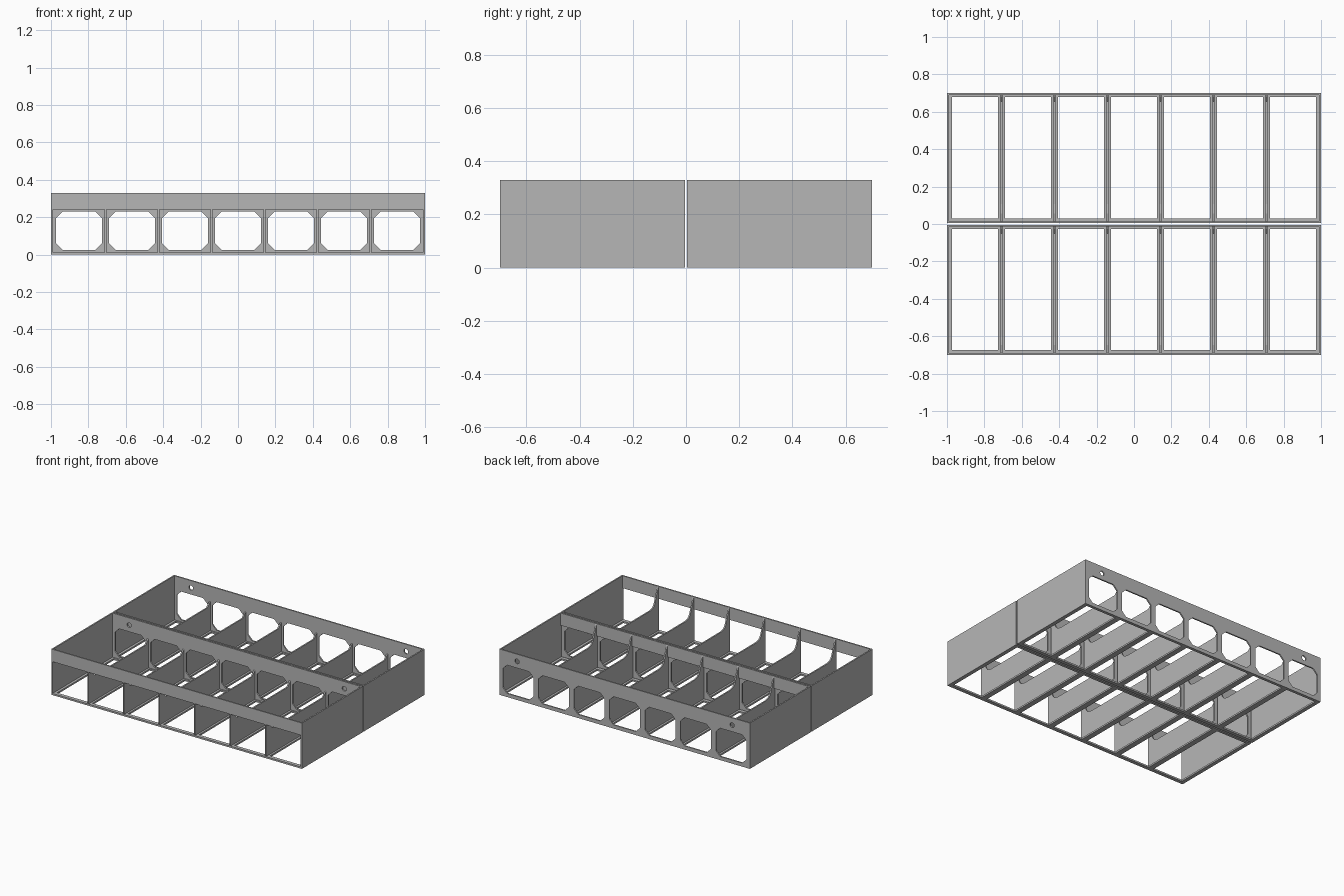
import bpy, bmesh, math

if "Cube" in bpy.data.objects:
    bpy.data.objects.remove(bpy.data.objects["Cube"])

# Overall sizes
H = 0.33            # tray height
T = 0.01            # wall thickness
PITCH = 0.2833      # cell spacing
CELLS = 7
GAP = 0.0045        # half the gap between the two trays
DEPTH = 0.70        # half the total depth

grey = bpy.data.materials.new("warm grey")
grey.diffuse_color = (0.47, 0.47, 0.47, 1)
grey.use_nodes = True
grey.node_tree.nodes["Principled BSDF"].inputs["Base Color"].default_value = grey.diffuse_color


def rect(u0, u1, v0, v1):
    return [(u0, v0), (u1, v0), (u1, v1), (u0, v1)]


def octagon(u0, u1, v0, v1, c):
    return [(u0 + c, v0), (u1 - c, v0), (u1, v0 + c), (u1, v1 - c),
            (u1 - c, v1), (u0 + c, v1), (u0, v1 - c), (u0, v0 + c)]


def circle(u, v, r, n=24):
    return [(u + r * math.cos(2 * math.pi * i / n),
             v + r * math.sin(2 * math.pi * i / n)) for i in range(n)]


def plate(name, loops, axis, lo, hi):
    """Flat sheet: first loop is the outline, the rest are holes;
    it spans lo..hi along the given axis."""
    cu = bpy.data.curves.new(name + "_outline", 'CURVE')
    cu.dimensions = '2D'
    cu.fill_mode = 'BOTH'
    cu.extrude = (hi - lo) / 2
    for pts in loops:
        sp = cu.splines.new('POLY')
        sp.points.add(len(pts) - 1)
        for p, (u, v) in zip(sp.points, pts):
            p.co = (u, v, 0, 1)
        sp.use_cyclic_u = True
    tmp = bpy.data.objects.new(name + "_outline", cu)
    bpy.context.collection.objects.link(tmp)
    dg = bpy.context.evaluated_depsgraph_get()
    me = bpy.data.meshes.new_from_object(tmp.evaluated_get(dg))
    bpy.data.objects.remove(tmp)
    bpy.data.curves.remove(cu)

    bm = bmesh.new()
    bm.from_mesh(me)
    mid = (lo + hi) / 2
    for vert in bm.verts:
        u, v, w = vert.co
        w += mid
        vert.co = {'x': (w, u, v), 'y': (u, w, v), 'z': (u, v, w)}[axis]
    bmesh.ops.remove_doubles(bm, verts=bm.verts, dist=1e-5)
    bmesh.ops.recalc_face_normals(bm, faces=bm.faces)
    for f in bm.faces:
        f.smooth = False
    bm.to_mesh(me)
    bm.free()
    me.name = name
    me.materials.clear()
    me.materials.append(grey)
    ob = bpy.data.objects.new(name, me)
    bpy.context.collection.objects.link(ob)
    return ob


centres = [(i - (CELLS - 1) / 2) * PITCH for i in range(CELLS)]


def tray(tag, y0, y1):
    # Side walls
    for side, x in (("left", -1), ("right", 1 - T)):
        plate(f"{tag}_{side}_wall", [rect(y0, y1, 0, H)], 'x', x, x + T)

    # Bottom frame with one opening per cell
    holes = [rect(c - 0.122, c + 0.122, y0 + 0.026, y1 - 0.021) for c in centres]
    plate(f"{tag}_bottom_frame", [rect(-1 + T, 1 - T, y0, y1 - T)] + holes,
          'z', 0, 0.012)

    # Back panel with chamfered windows and two screw holes
    holes = [octagon(c - 0.122, c + 0.122, 0.026, 0.23, 0.034) for c in centres]
    holes += [circle(s * 0.858, 0.278, 0.017) for s in (-1, 1)]
    plate(f"{tag}_back_panel", [rect(-1 + T, 1 - T, 0, H)] + holes,
          'y', y1 - T, y1)

    # Front top rail
    plate(f"{tag}_front_rail", [rect(-1 + T, 1 - T, 0.241, H)], 'y', y0, y0 + T)

    # Dividers: low in the middle, rising to the rail and slightly at the back
    a, b = y0 + 0.002, y1 - T
    profile = [(a, 0.012), (b, 0.012), (b, 0.22), (b - 0.012, 0.212),
               (b - 0.035, 0.187), (a + 0.10, 0.187), (a + 0.068, 0.195),
               (a + 0.05, 0.215), (a + 0.008, H - 0.001), (a, H - 0.001)]
    for i in range(CELLS - 1):
        x = (centres[i] + centres[i + 1]) / 2
        plate(f"{tag}_divider_{i + 1}", [profile], 'x', x - T / 2, x + T / 2)


tray("front_tray", -DEPTH, -GAP)
tray("back_tray", GAP, DEPTH)
